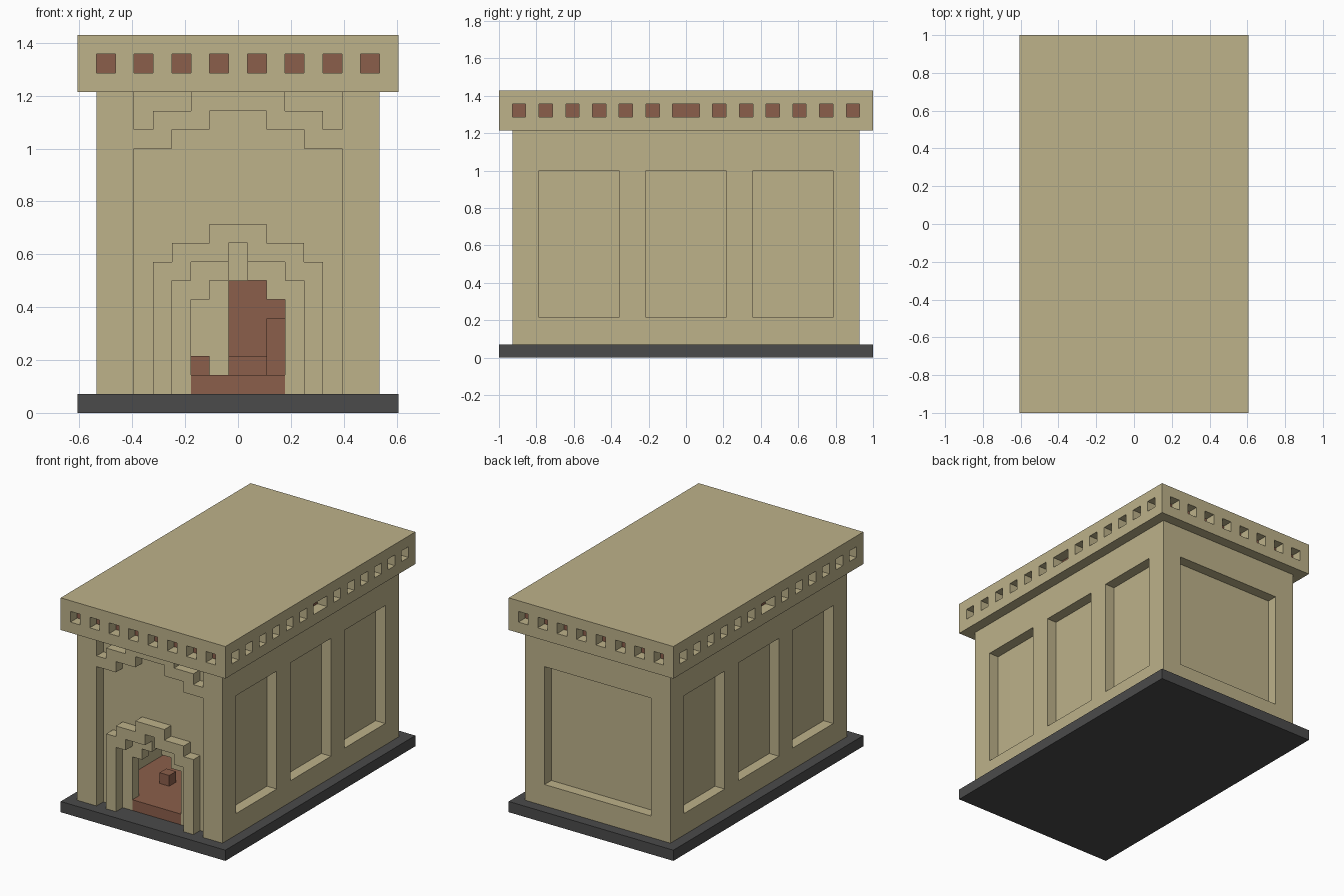
import bpy
import bmesh

U = 1 / 28  # one building unit

cube = bpy.data.objects.get("Cube")
if cube:
    bpy.data.objects.remove(cube, do_unlink=True)


def material(name, colour):
    m = bpy.data.materials.new(name)
    m.use_nodes = True
    m.diffuse_color = (*colour, 1)
    m.node_tree.nodes["Principled BSDF"].inputs["Base Color"].default_value = (*colour, 1)
    return m


stone = material("sandstone", (0.509, 0.445, 0.254))
clay = material("red_clay", (0.26, 0.113, 0.07))
slate = material("dark_slate", (0.07, 0.07, 0.07))


def prisms(name, mat, shapes):
    """Extrude each (x, z) outline from y0 to y1; all shapes share one mesh."""
    bm = bmesh.new()
    for outline, y0, y1 in shapes:
        face = bm.faces.new([bm.verts.new((x * U, y0 * U, z * U)) for x, z in outline])
        ext = bmesh.ops.extrude_face_region(bm, geom=[face], use_keep_orig=True)
        verts = [g for g in ext["geom"] if isinstance(g, bmesh.types.BMVert)]
        bmesh.ops.translate(bm, verts=verts, vec=(0, (y1 - y0) * U, 0))
    bmesh.ops.recalc_face_normals(bm, faces=bm.faces[:])
    mesh = bpy.data.meshes.new(name)
    bm.to_mesh(mesh)
    bm.free()
    mesh.materials.append(mat)
    obj = bpy.data.objects.new(name, mesh)
    bpy.context.collection.objects.link(obj)
    return obj


def box(x0, x1, y0, y1, z0, z1):
    return [(x0, z0), (x1, z0), (x1, z1), (x0, z1)], y0, y1


def mirrored(half):
    """Close a left-hand outline across x = 0."""
    return half + [(-x, z) for x, z in reversed(half)]


def carve(target, shapes):
    cutter = prisms("cutter", stone, shapes)
    cutter.hide_render = True
    mod = target.modifiers.new("carve", "BOOLEAN")
    mod.operation = "DIFFERENCE"
    mod.solver = "EXACT"
    mod.object = cutter
    graph = bpy.context.evaluated_depsgraph_get()
    mesh = bpy.data.meshes.new_from_object(target.evaluated_get(graph))
    target.modifiers.clear()
    target.data = mesh
    bpy.data.objects.remove(cutter, do_unlink=True)


# Plinth and main walls
prisms("plinth", slate, [box(-17, 17, -28, 28, 0, 2)])
walls = prisms("walls", stone, [box(-15, 15, -26, 26, 2, 34)])

# Stepped front niche with the two corner recesses above it
niche = mirrored([(-11, 1), (-11, 28), (-7, 28), (-7, 30), (-3, 30), (-3, 32)])
corner = [(-11, 30), (-9, 30), (-9, 32), (-5, 32), (-5, 35), (-11, 35)]
other = [(-x, z) for x, z in corner]
carve(walls, [(niche, -27, -24), (corner, -27, -24), (other, -27, -24)])

# Inner room and stepped doorway with a slot above
carve(walls, [box(-11, 11, -22, -6, 1, 22)])
door = mirrored([(-5, 1), (-5, 12), (-3, 12), (-3, 14), (-1, 14), (-1, 18)])
carve(walls, [(door, -25, -21)])

# Sunken panels on the sides and back
panels = [box(-11, 11, 24, 27, 6, 28)]
for y in (-16, 0, 16):
    panels += [box(13, 16, y - 6, y + 6, 6, 28), box(-16, -13, y - 6, y + 6, 6, 28)]
carve(walls, panels)

# Raised stepped arch around the doorway
outer = [(-9, 2), (-9, 16), (-7, 16), (-7, 18), (-3, 18), (-3, 20)]
inner = [(-7, 2), (-7, 14), (-5, 14), (-5, 16), (-1, 16), (-1, 18)]
arch = mirrored(outer) + mirrored(inner)[::-1]
prisms("portal_arch", stone, [(arch, -26, -24)])

# Room floor, threshold and furnishings
prisms("room_floor", clay, [box(-11, 11, -22, -6, 2, 4)])
prisms("threshold", clay, [box(-5, 5, -24, -22, 2, 4)])
prisms("left_stool", clay, [box(-5, -3, -16, -14, 4, 6)])
prisms("back_platform", clay, [box(-1, 11, -10, -8, 4, 6)])
prisms("back_screen", clay, [box(-1, 11, -8, -6, 4, 14)])
prisms("right_seat", clay, [box(3, 5, -12, -10, 4, 10)])

# Roof cornice with a row of square openings on every side
cornice = prisms("cornice", stone, [box(-17, 17, -28, 28, 34, 40)])
D = 1.98  # opening depth
holes = []
for s in (-1, 1):
    for i in range(8):
        x = 4 * i - 14
        y0, y1 = sorted((s * (28 - D), s * 29))
        holes.append(box(x - 1, x + 1, y0, y1, 36, 38))
    x0, x1 = sorted((s * (17 - D), s * 18))
    holes.append(box(x0, x1, -2, 2, 36, 38))
    for y in range(5, 26, 4):
        for t in (-1, 1):
            holes.append(box(x0, x1, t * y - 1, t * y + 1, 36, 38))
carve(cornice, holes)

# The backs of the openings are clay
cornice.data.materials.clear()
cornice.data.materials.append(stone)
cornice.data.materials.append(clay)
for p in cornice.data.polygons:
    inside = abs(p.center.x) < 15.1 * U and abs(p.center.y) < 26.1 * U
    p.material_index = int(inside and abs(p.normal.z) < 0.5)
